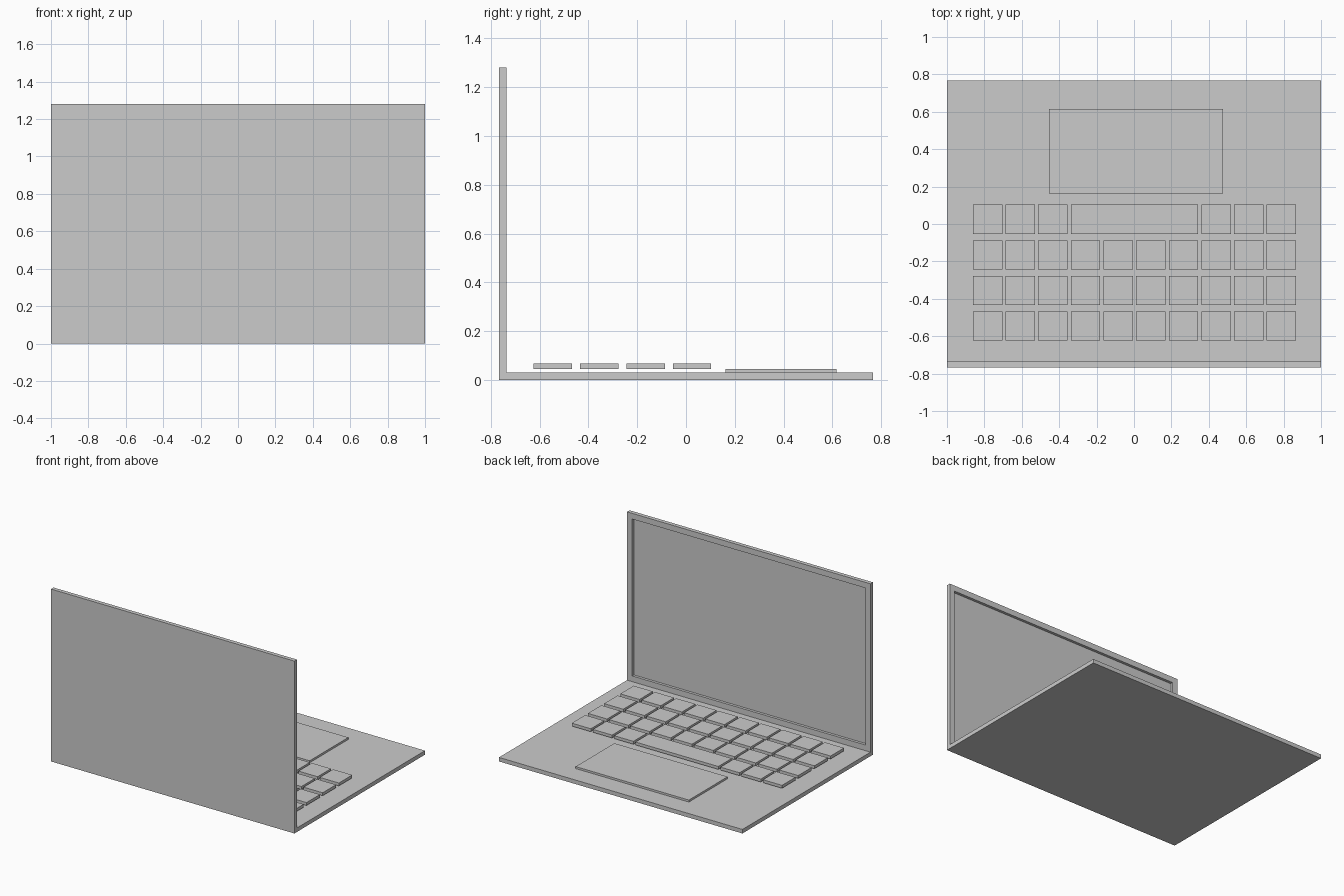
import bpy
import bmesh
from mathutils import Vector

if "Cube" in bpy.data.objects:
    bpy.data.objects.remove(bpy.data.objects["Cube"])


def box(name, x, y, z):
    """Box from (min, max) ranges on each axis."""
    bm = bmesh.new()
    bmesh.ops.create_cube(bm, size=1)
    for v in bm.verts:
        v.co = Vector([r[0] if c < 0 else r[1] for c, r in zip(v.co, (x, y, z))])
    mesh = bpy.data.meshes.new(name)
    bm.to_mesh(mesh)
    bm.free()
    obj = bpy.data.objects.new(name, mesh)
    bpy.context.collection.objects.link(obj)
    return obj


DEPTH = 0.766
BASE_TOP = 0.03

# Base slab and raised touchpad
box("base", (-1, 1), (-DEPTH, DEPTH), (0, BASE_TOP))
box("touchpad", (-0.455, 0.475), (0.162, 0.616), (BASE_TOP, 0.045))

# Upright lid with the screen recessed into its inner face
lid = box("screen_lid", (-1, 1), (-DEPTH, -DEPTH + 0.03), (BASE_TOP, 1.28))
bm = bmesh.new()
bm.from_mesh(lid.data)
inner = max(bm.faces, key=lambda f: f.calc_center_median().y)
bmesh.ops.inset_region(bm, faces=[inner], thickness=0.06)
rim = bmesh.ops.extrude_discrete_faces(bm, faces=[inner])["faces"][0]
bmesh.ops.translate(bm, verts=rim.verts, vec=(0, -0.02, 0))
bm.to_mesh(lid.data)
bm.free()

# Keyboard: four rows of ten, with a space bar in the row nearest the touchpad
KEY, PITCH_X, PITCH_Y = 0.157, 0.1745, 0.19
KEY_Z = (0.045, 0.067)
for row in range(4):
    y0 = -0.624 + row * PITCH_Y
    for col in range(10):
        if row == 3 and 4 <= col <= 6:
            continue
        x0 = -0.861 + col * PITCH_X
        is_space = row == 3 and col == 3
        width = KEY + 3 * PITCH_X if is_space else KEY
        name = "space_bar" if is_space else f"key_{row}_{col}"
        box(name, (x0, x0 + width), (y0, y0 + KEY), KEY_Z)
